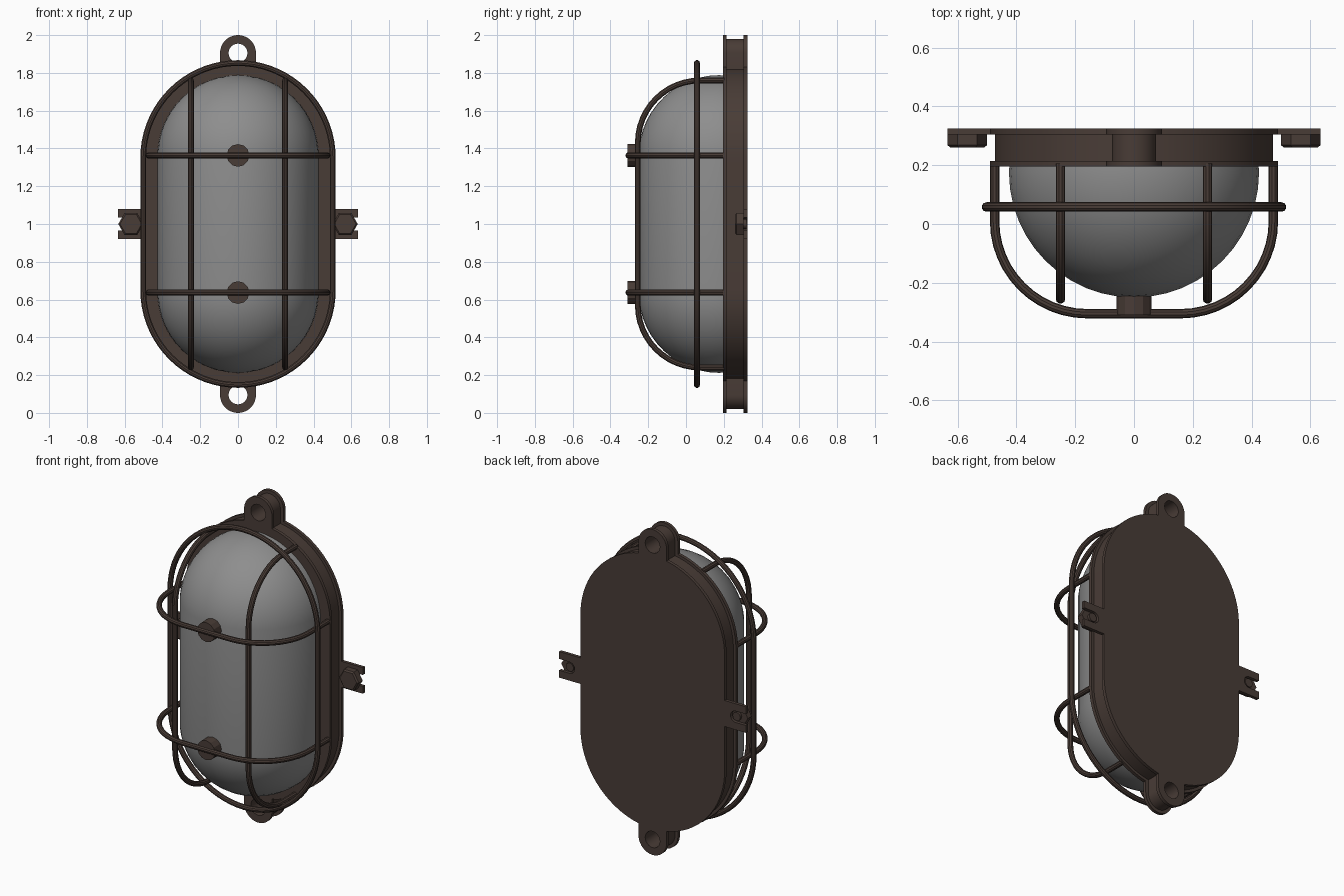
import bpy, bmesh
from math import sin, cos, pi, acos, radians
from mathutils import Matrix, Vector

cube = bpy.data.objects.get("Cube")
if cube:
    bpy.data.objects.remove(cube)

MID = 1.0        # height of the lamp centre
STRAIGHT = 0.35  # half length of the straight sides


def material(name, rgb):
    m = bpy.data.materials.new(name)
    m.use_nodes = True
    m.diffuse_color = (*rgb, 1)
    m.node_tree.nodes["Principled BSDF"].inputs["Base Color"].default_value = (*rgb, 1)
    return m


bronze = material("dark_bronze", (0.066, 0.045, 0.037))
grey = material("grey_glass", (0.27, 0.27, 0.27))


def activate(ob):
    bpy.ops.object.select_all(action='DESELECT')
    ob.select_set(True)
    bpy.context.view_layer.objects.active = ob


def smooth(ob, angle=35):
    activate(ob)
    bpy.ops.object.shade_smooth_by_angle(angle=radians(angle))


def curve_object(name, dims, loops, cyclic):
    cu = bpy.data.curves.new(name, 'CURVE')
    cu.dimensions = dims
    for pts in loops:
        sp = cu.splines.new('POLY')
        sp.points.add(len(pts) - 1)
        for p, co in zip(sp.points, pts):
            p.co = (*co, 1)
        sp.use_cyclic_u = cyclic
    ob = bpy.data.objects.new(name, cu)
    bpy.context.collection.objects.link(ob)
    cu.materials.append(bronze)
    return ob


def to_mesh(ob):
    activate(ob)
    bpy.ops.object.convert(target='MESH')
    smooth(bpy.context.object)


def plate(name, loops, y0, y1):
    """Flat outline (x, z) with holes, extruded from y0 to y1."""
    ob = curve_object(name, '2D', [[(x, z, 0) for x, z in l] for l in loops], True)
    ob.data.fill_mode = 'BOTH'
    ob.data.extrude = (y1 - y0) / 2
    ob.data.transform(Matrix.Translation((0, 0, (y0 + y1) / -2)))
    ob.data.transform(Matrix.Rotation(pi / 2, 4, 'X'))
    ob.data.transform(Matrix.Identity(4))
    # keep the curve flat: orient through the object instead
    ob.data.transform(Matrix.Rotation(-pi / 2, 4, 'X'))
    ob.data.transform(Matrix.Translation((0, 0, (y0 + y1) / 2)))
    ob.rotation_euler.x = pi / 2
    ob.location = (0, (y0 + y1) / 2, MID)
    to_mesh(ob)


def wire(name, pts, cyclic=False):
    ob = curve_object(name, '3D', [pts], cyclic)
    ob.data.bevel_depth = 0.016
    ob.data.bevel_resolution = 3
    ob.data.use_fill_caps = True
    to_mesh(ob)


def arc(cx, cz, r, a0, a1, n):
    return [(cx + r * cos(a0 + (a1 - a0) * i / n), cz + r * sin(a0 + (a1 - a0) * i / n))
            for i in range(n + 1)]


def base_outline(r, lug):
    """Rounded oblong with a mounting lug at top and bottom."""
    q = arc(0, STRAIGHT, r, 0, acos(lug / r), 18) + arc(0, LUG_Z, lug, 0, pi / 2, 10)
    top = q + [(-x, z) for x, z in reversed(q[:-1])]
    return top + [(-x, -z) for x, z in top]


def cylinder(name, loc, r, depth, sides, bevel=0.0):
    bm = bmesh.new()
    bmesh.ops.create_cone(bm, cap_ends=True, segments=sides, radius1=r, radius2=r, depth=depth)
    if bevel:
        rim = [e for e in bm.edges if all(v.co.z > 0 for v in e.verts)]
        bmesh.ops.bevel(bm, geom=rim, offset=bevel, segments=1, affect='EDGES')
    if sides == 6:
        low = max(bm.verts, key=lambda v: v.co.x).co
        if abs(low.y) > 0.01:
            bmesh.ops.rotate(bm, verts=bm.verts, matrix=Matrix.Rotation(pi / 6, 3, 'Z'))
    bmesh.ops.rotate(bm, verts=bm.verts, matrix=Matrix.Rotation(pi / 2, 3, 'X'))
    me = bpy.data.meshes.new(name)
    bm.to_mesh(me)
    bm.free()
    me.materials.append(bronze)
    ob = bpy.data.objects.new(name, me)
    ob.location = loc
    bpy.context.collection.objects.link(ob)
    return ob


# Base: two flanges with a recessed core between, lug holes through all
LUG_Z = 0.905
holes = [arc(0, s * LUG_Z, 0.05, 0, 2 * pi * 23 / 24, 23) for s in (1, -1)]
for name, r, lug, y0, y1 in (("front_flange", 0.49, 0.095, 0.195, 0.215),
                             ("base_core", 0.473, 0.075, 0.215, 0.305),
                             ("back_flange", 0.49, 0.095, 0.305, 0.325)):
    plate(name, [base_outline(r, lug)] + holes, y0, y1)

# Side tabs with an open slot and a hex bolt
for side, s in (("left", 1), ("right", -1)):
    slot = arc(0.565, 0, 0.035, 3 * pi / 2, pi / 2, 10)
    tab = [(0.48, 0.08), (0.48, -0.08), (0.635, -0.08), (0.635, -0.035)] + slot \
        + [(0.635, 0.035), (0.635, 0.08)]
    plate(side + "_tab", [[(s * x, z) for x, z in tab]], 0.305, 0.325)
    cylinder(side + "_bolt_head", (s * 0.567, 0.2825, MID), 0.067, 0.045, 6, 0.008)
    smooth(cylinder(side + "_bolt_shank", (s * 0.567, 0.31, MID), 0.026, 0.02, 16))

# Glass dome: sphere stretched into a capsule, cut flat at the base
bm = bmesh.new()
bmesh.ops.create_uvsphere(bm, u_segments=48, v_segments=25, radius=0.426)
for v in bm.verts:
    v.co += Vector((0, 0.175, MID + (0.362 if v.co.z > 0 else -0.362)))
bmesh.ops.bisect_plane(bm, geom=bm.verts[:] + bm.edges[:] + bm.faces[:],
                       plane_co=(0, 0.21, 0), plane_no=(0, 1, 0), clear_outer=True)
me = bpy.data.meshes.new("glass_dome")
bm.to_mesh(me)
bm.free()
me.materials.append(grey)
dome = bpy.data.objects.new("glass_dome", me)
bpy.context.collection.objects.link(dome)
smooth(dome, 60)


def bow(half, front, r):
    """Wire path: out from the base, round a corner, across and back."""
    q = [(half, 0.205)] + arc(half - r, front + r, r, 0, -pi / 2, 12)
    return q + [(-u, y) for u, y in reversed(q)]


# Cage: upright bars, cross bars with studs, and the outer ring
for side, x in (("left", 0.25), ("right", -0.25)):
    wire(side + "_upright_bar", [(x, y, MID + u) for u, y in bow(0.76, -0.255, 0.33)])
for level, z in (("upper", MID + 0.363), ("lower", MID - 0.363)):
    wire(level + "_cross_bar", [(x, y, z) for x, y in bow(0.474, -0.305, 0.315)])
    smooth(cylinder(level + "_stud", (0, -0.2725, z), 0.06, 0.075, 12), 20)
half_ring = arc(0, STRAIGHT, 0.502, 0, pi, 36)
ring = half_ring + [(-x, -z) for x, z in half_ring]
wire("cage_ring", [(x, 0.058, MID + z) for x, z in ring], True)
